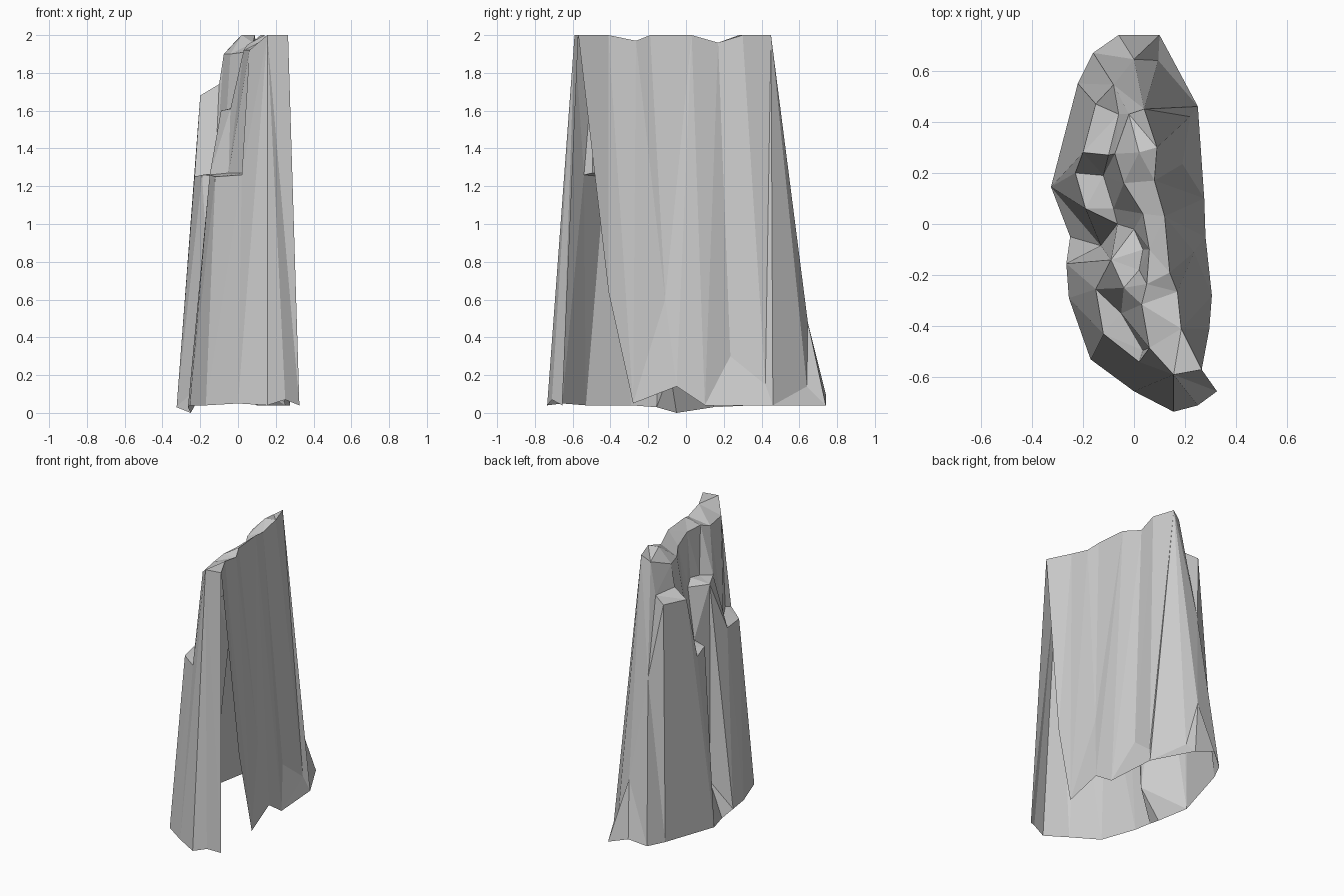
import bpy
from mathutils import Vector
from mathutils.geometry import delaunay_2d_cdt

pts, edges = [], []


def add_path(coords, closed=True):
    """Add a crease line: points are kept and joined by fixed edges."""
    start = len(pts)
    pts.extend(coords)
    n = len(coords)
    edges.extend((start + i, start + (i + 1) % n) for i in range(n if closed else n - 1))
    return list(range(start, start + n))


def nearest(x, y):
    return min(range(len(pts)), key=lambda i: (pts[i][0] - x) ** 2 + (pts[i][1] - y) ** 2)


def crease(a, b):
    edges.append((nearest(*a), nearest(*b)))


# Foot outline, with the open notch on the right side rising to the top
outline = add_path([
    (.155, -.735, .04), (.25, -.71, .07), (.325, -.655, .04), (.265, -.57, 2), (.295, -.41, .64),
    (.305, -.28, .05), (.28, -.05, .14), (.275, .1, .04), (.25, .46, .04), (.1, .74, .04),
    (-.06, .74, .1), (-.16, .67, .05), (-.22, .55, .05), (-.325, .145, .03), (-.25, -.05, .0),
    (-.265, -.155, .03), (-.255, -.29, .04), (-.17, -.53, .04), (0, -.655, .05)])

# Top rim of the tall right-hand wall
add_path([
    (.06, -.485, 1.92), (.185, -.41, 2), (.17, -.265, 1.97), (.14, -.19, 2), (.12, .03, 2),
    (.08, .17, 1.96), (.09, .3, 2), (.04, .45, 2)], closed=False)

# Stepped column tops
add_path([(-.15, .47, 1.70), (-.2, .28, 1.68), (-.1, .27, 1.74), (-.06, .43, 1.73)])
add_path([(-.09, -.14, 1.6), (0, -.02, 1.6), (.035, -.1, 1.63), (.02, -.18, 1.62), (-.04, -.25, 1.61)])
add_path([(-.23, .2, 1.25), (-.12, .19, 1.27), (-.08, .06, 1.27), (-.19, .06, 1.26)])
add_path([(-.15, -.255, 1.26), (-.05, -.35, 1.27), (.035, -.495, 1.27), (.02, -.54, 1.26), (-.12, -.43, 1.25)])

# Inner lip just below the rim
add_path([(-.02, .43, 1.96), (.02, .28, 2), (-.075, .275, 1.9), (-.04, .16, 1.9), (.035, .04, 1.91),
          (.06, -.1, 1.95), (.05, -.235, 1.95), (.03, -.315, 1.92), (.06, -.485, 1.92)], closed=False)

# Folds and valleys in the walls
pts += [(.155, -.59, 2), (.095, .64, .14), (0, .645, .48), (.19, .235, .3), (.22, .42, .15),
        (.235, -.11, .6), (-.08, .545, 1.19), (-.065, 0, 1.25), (-.13, -.085, .22)]

# Vertical edges of the columns
crease((0, -.655), (.02, -.54))
crease((0, -.655), (.155, -.59))
crease((.155, -.735), (.155, -.59))
crease((.325, -.655), (.155, -.59))
crease((.265, -.57), (.185, -.41))
crease((.265, -.57), (.155, -.59))
crease((.06, -.485), (.155, -.59))
crease((-.17, -.53), (-.12, -.43))
crease((-.255, -.29), (-.15, -.255))
crease((-.325, .145), (-.13, -.085))
crease((-.325, .145), (-.19, .06))
crease((-.22, .55), (-.15, .47))
crease((.04, .45), (.095, .64))

# Drape one open faceted skin over the creases
out = delaunay_2d_cdt([Vector(p[:2]) for p in pts], edges, [outline], 1, 1e-5)
verts2d, faces, origin = out[0], out[2], out[3]
verts = []
for v, src in zip(verts2d, origin):
    z = pts[src[0]][2] if src else pts[nearest(v.x, v.y)][2]
    verts.append((v.x, v.y, z))

mesh = bpy.data.meshes.new("cliff_rock")
mesh.from_pydata(verts, [], faces)
mesh.update()
rock = bpy.data.objects.new("cliff_rock", mesh)
bpy.context.collection.objects.link(rock)
